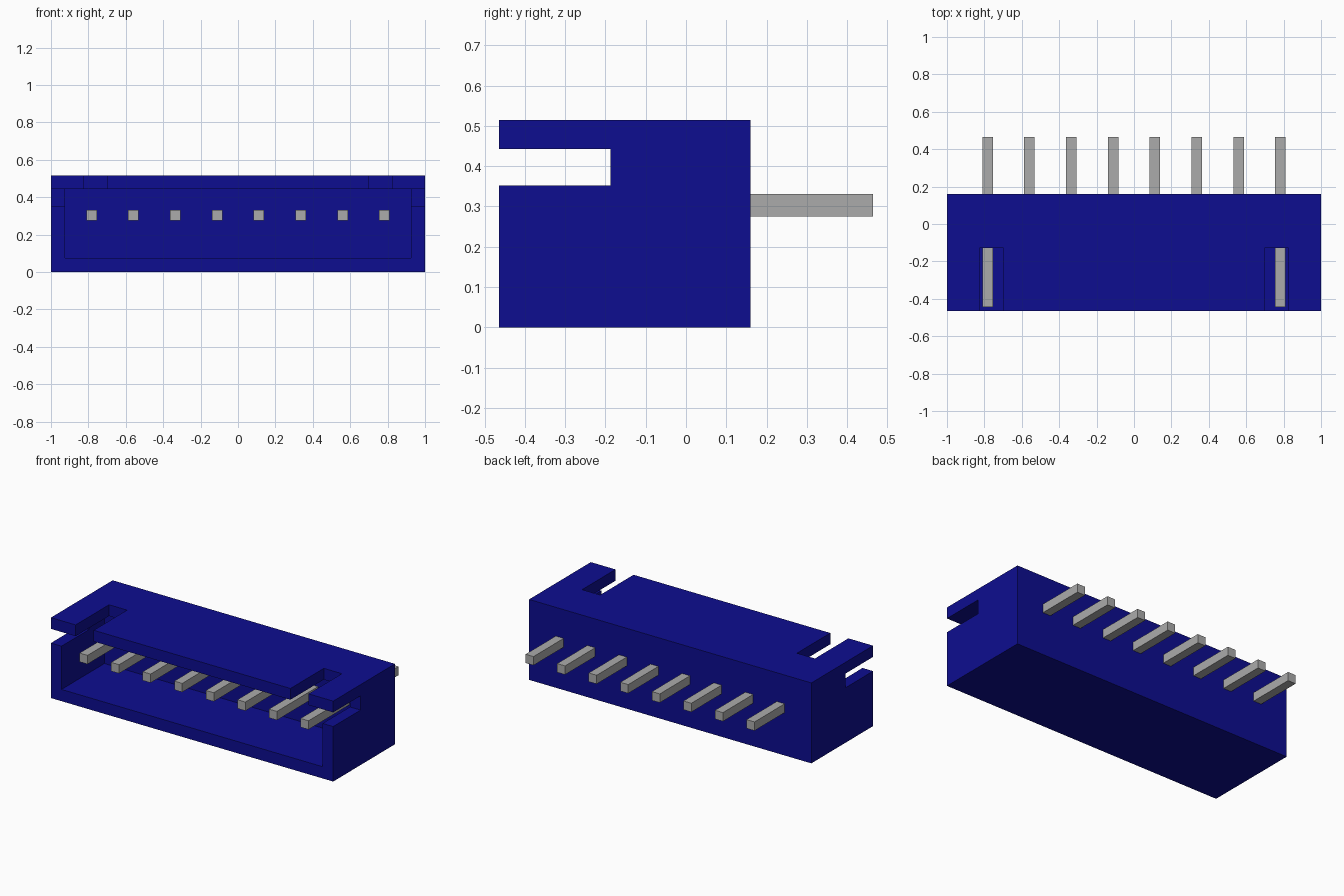
import bpy
import bmesh

if "Cube" in bpy.data.objects:
    bpy.data.objects.remove(bpy.data.objects["Cube"], do_unlink=True)


def material(name, colour):
    mat = bpy.data.materials.new(name)
    mat.use_nodes = True
    mat.diffuse_color = colour
    bsdf = mat.node_tree.nodes["Principled BSDF"]
    bsdf.inputs["Base Color"].default_value = colour
    return mat


def box(name, low, high, mat):
    """Axis-aligned box between two corners."""
    bm = bmesh.new()
    bmesh.ops.create_cube(bm, size=1)
    for v in bm.verts:
        v.co = [lo if c < 0 else hi for c, lo, hi in zip(v.co, low, high)]
    mesh = bpy.data.meshes.new(name)
    bm.to_mesh(mesh)
    bm.free()
    mesh.materials.append(mat)
    obj = bpy.data.objects.new(name, mesh)
    bpy.context.collection.objects.link(obj)
    return obj


def cut(target, low, high):
    """Subtract a box, then discard the cutter."""
    cutter = box("cutter", low, high, target.data.materials[0])
    cutter.hide_render = True
    mod = target.modifiers.new("cut", "BOOLEAN")
    mod.operation = "DIFFERENCE"
    mod.solver = "EXACT"
    mod.object = cutter
    bpy.context.view_layer.objects.active = target
    bpy.ops.object.modifier_apply(modifier=mod.name)
    bpy.data.objects.remove(cutter, do_unlink=True)


blue = material("navy blue plastic", (0.004, 0.004, 0.28, 1))
grey = material("grey metal", (0.41, 0.41, 0.41, 1))

front, back, height = -0.465, 0.16, 0.515
outside = front - 0.1

# Housing shell with its front cavity
housing = box("housing", (-1, front, 0), (1, back, height), blue)
cut(housing, (-0.925, outside, 0.075), (0.925, -0.03, 0.443))

# Slots through both side walls, level with the cavity ceiling
cut(housing, (-1.1, outside, 0.352), (1.1, -0.188, 0.443))

# Key slots in the top wall
for side in (-1, 1):
    x0, x1 = sorted((side * 0.697, side * 0.825))
    cut(housing, (x0, outside, 0.4), (x1, -0.127, height + 0.1))

# Row of square contact pins
count, pitch, half = 8, 0.2237, 0.028
for i in range(count):
    x = (i - (count - 1) / 2) * pitch
    box(f"contact_pin_{i + 1}", (x - half, -0.445, 0.275),
        (x + half, 0.465, 0.331), grey)
